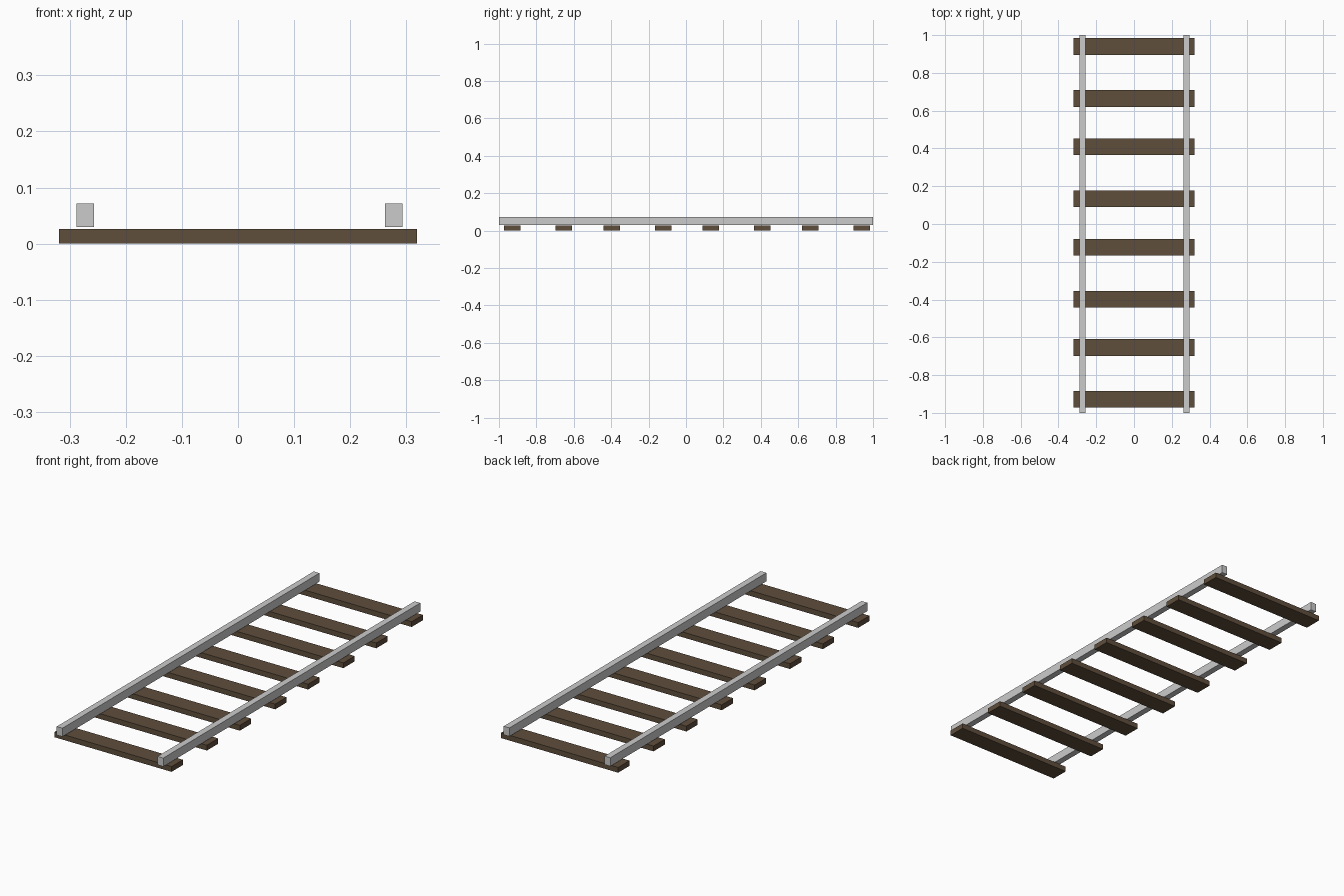
import bpy

if "Cube" in bpy.data.objects:
    bpy.data.objects.remove(bpy.data.objects["Cube"])

wood = bpy.data.materials.new("dark_wood")
wood.diffuse_color = (0.115, 0.077, 0.045, 1)
wood.use_nodes = True
wood.node_tree.nodes["Principled BSDF"].inputs["Base Color"].default_value = wood.diffuse_color


def box(name, center, size, mat=None):
    bpy.ops.mesh.primitive_cube_add(size=1, location=center)
    ob = bpy.context.object
    ob.name = name
    ob.scale = size
    bpy.ops.object.transform_apply(location=False, rotation=False, scale=True)
    if mat:
        ob.data.materials.append(mat)
    return ob


# sleepers: four track modules, each with a pair of planks
for i in range(4):
    module_y = 0.0055 + (i - 1.5) * 0.531
    for j, offset in enumerate((-0.1375, 0.1375)):
        box(f"sleeper_{2 * i + j + 1}", (0, module_y + offset, 0.013),
            (0.638, 0.088, 0.026), wood)

# rails, hovering just above the sleepers
box("left_rail", (-0.272, 0, 0.0505), (0.031, 2.0, 0.042))
box("right_rail", (0.2775, 0, 0.0505), (0.031, 2.0, 0.042))
